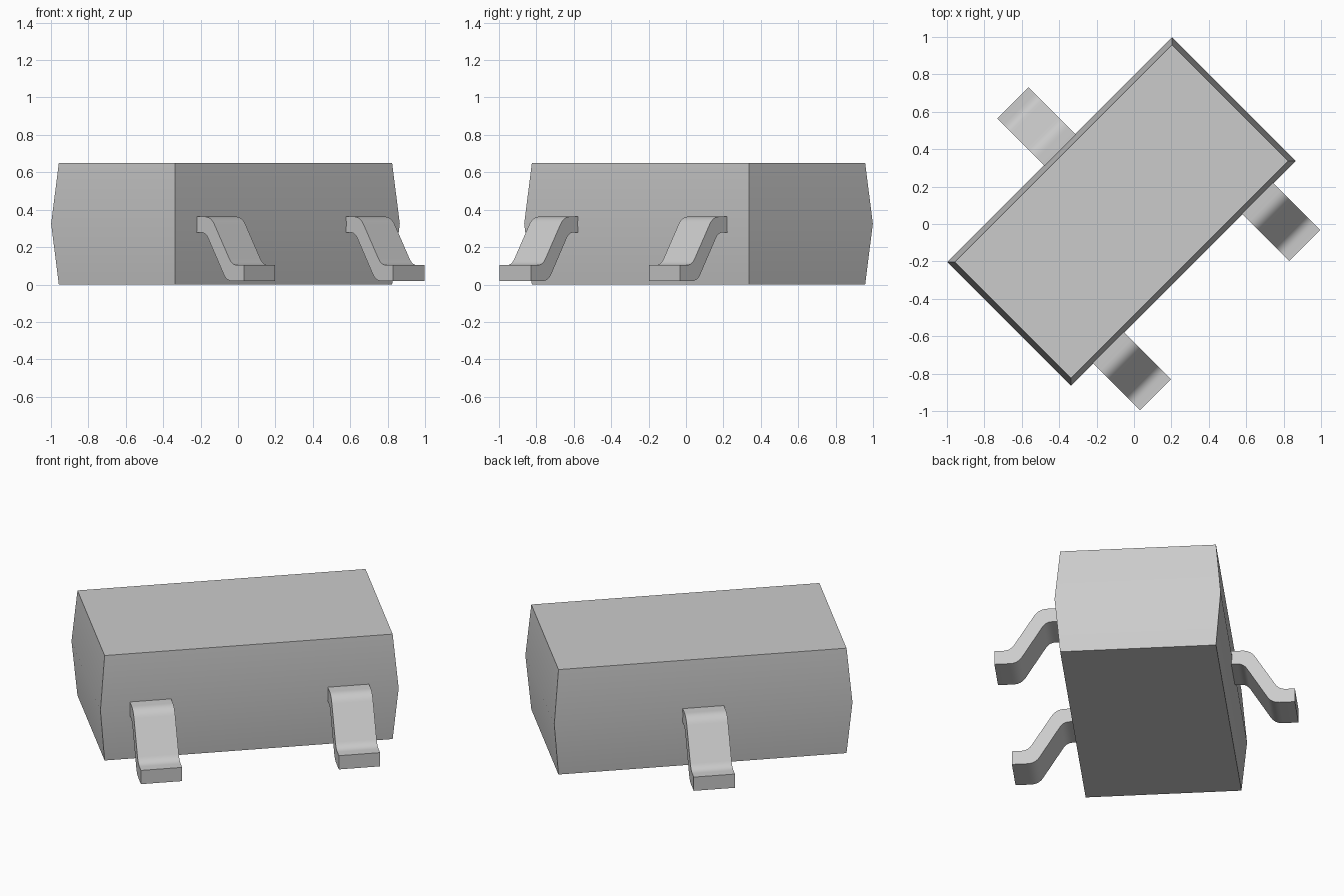
import bpy, bmesh, math
from mathutils import Vector, Matrix

cube = bpy.data.objects.get("Cube")
if cube:
    bpy.data.objects.remove(cube, do_unlink=True)

# Single plain grey finish
grey = bpy.data.materials.new("light_grey")
grey.use_nodes = True
colour = (0.6, 0.6, 0.6, 1)
grey.diffuse_color = colour
grey.node_tree.nodes["Principled BSDF"].inputs["Base Color"].default_value = colour

# Package frame: local x points out over the legs, local y runs lengthwise
frame = Matrix.Translation((-0.067, 0.067, 0)) @ Matrix.Rotation(-math.pi / 4, 4, "Z")


def finish(bm, name, placement):
    bmesh.ops.recalc_face_normals(bm, faces=bm.faces)
    mesh = bpy.data.meshes.new(name)
    bm.to_mesh(mesh)
    bm.free()
    mesh.materials.append(grey)
    ob = bpy.data.objects.new(name, mesh)
    bpy.context.collection.objects.link(ob)
    ob.matrix_world = placement
    bpy.ops.object.select_all(action="DESELECT")
    ob.select_set(True)
    bpy.context.view_layer.objects.active = ob
    bpy.ops.object.shade_smooth_by_angle(angle=math.radians(30))
    return ob


def fillet(prev, corner, nxt, reach, steps=6):
    """Rounded replacement for one profile corner."""
    p, c, n = Vector(prev), Vector(corner), Vector(nxt)
    a = c + (p - c).normalized() * reach
    b = c + (n - c).normalized() * reach
    ts = [i / steps for i in range(steps + 1)]
    return [a * (1 - t) ** 2 + c * 2 * t * (1 - t) + b * t * t for t in ts]


# Body: rectangular block, widest at mid height with drafted sides
HALF_X, HALF_Y, HEIGHT, DRAFT = 0.468, 0.85, 0.65, 0.029
bm = bmesh.new()
rings = []
for z, inset in ((0, DRAFT), (HEIGHT / 2, 0), (HEIGHT, DRAFT)):
    x, y = HALF_X - inset, HALF_Y - inset
    rings.append([bm.verts.new((sx * x, sy * y, z))
                  for sx, sy in ((-1, -1), (1, -1), (1, 1), (-1, 1))])
for low, high in zip(rings, rings[1:]):
    for i in range(4):
        j = (i + 1) % 4
        bm.faces.new((low[i], low[j], high[j], high[i]))
bm.faces.new(rings[0])
bm.faces.new(rings[-1])
finish(bm, "body", frame)

# Leg side profile (outward distance, height, bend reach)
LEG = [(0.44, 0.363, 0), (0.572, 0.363, 0.05), (0.732, 0.103, 0.04),
       (0.822, 0.103, 0), (0.822, 0.018, 0), (0.690, 0.018, 0.045),
       (0.532, 0.278, 0.035), (0.44, 0.278, 0)]
LEG_WIDTH = 0.235


def make_leg(name, offset, turn=0):
    outline = []
    for i, (u, z, reach) in enumerate(LEG):
        if reach:
            outline += fillet(LEG[i - 1][:2], (u, z), LEG[(i + 1) % len(LEG)][:2], reach)
        else:
            outline.append(Vector((u, z)))
    bm = bmesh.new()
    side = bm.faces.new([bm.verts.new((p.x, -LEG_WIDTH / 2, p.y)) for p in outline])
    grown = bmesh.ops.extrude_face_region(bm, geom=[side], use_keep_orig=True)
    moved = [g for g in grown["geom"] if isinstance(g, bmesh.types.BMVert)]
    bmesh.ops.translate(bm, verts=moved, vec=(0, LEG_WIDTH, 0))
    place = frame @ Matrix.Rotation(turn, 4, "Z") @ Matrix.Translation((0, offset, 0))
    finish(bm, name, place)


# Two legs on one long side, one centred on the other
make_leg("front_leg_right", -0.564)
make_leg("front_leg_left", 0.564)
make_leg("back_leg", 0, math.pi)
